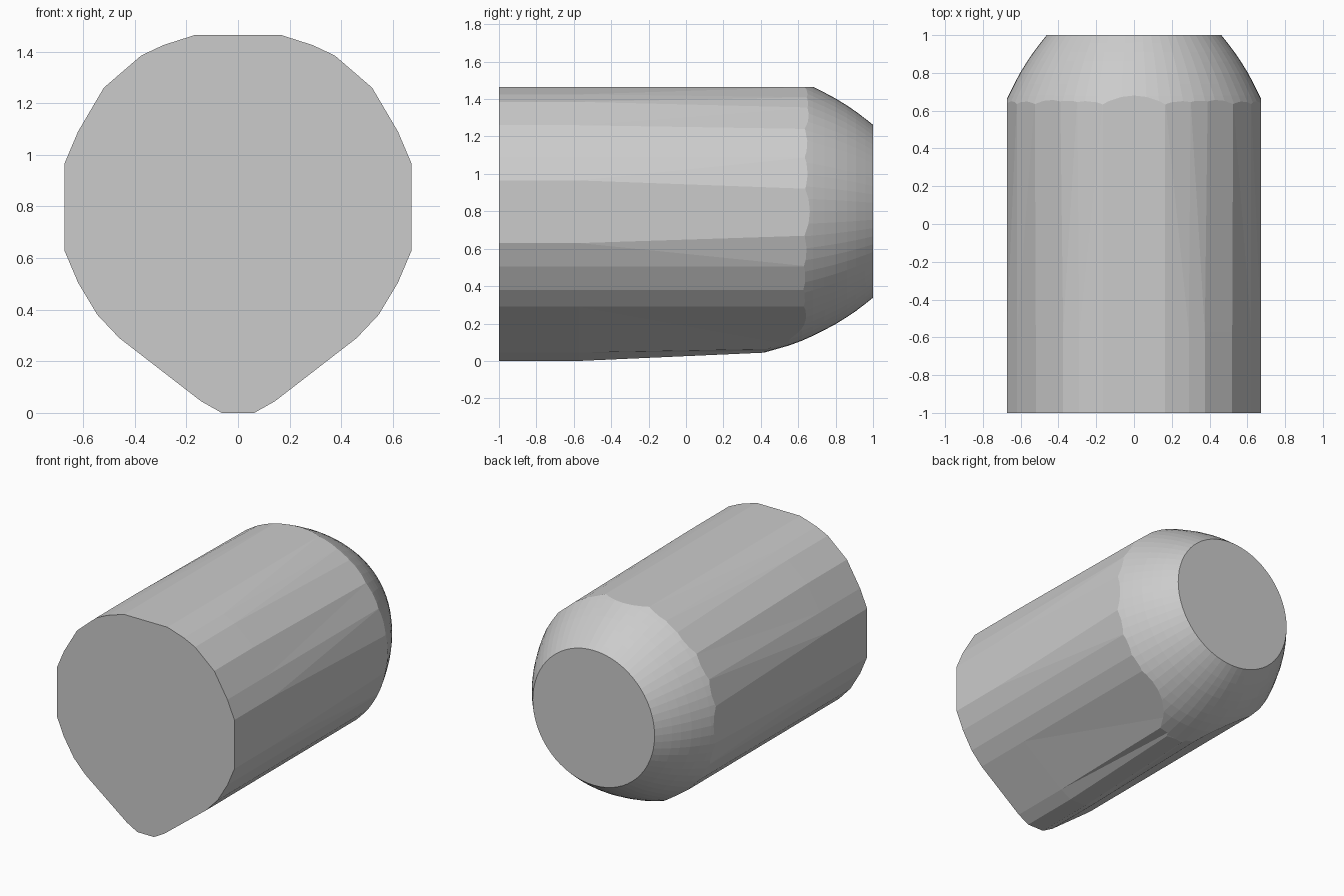
import bpy, bmesh, math

if "Cube" in bpy.data.objects:
    bpy.data.objects.remove(bpy.data.objects["Cube"])

# Right half of the cross-section, bottom to top: front and tapered rear
FRONT = [(.063, 0), (.143, .045), (.46, .29), (.545, .38), (.62, .505), (.673, .63),
         (.673, .965), (.62, 1.09), (.52, 1.26), (.375, 1.385), (.29, 1.425), (.165, 1.465)]
REAR = [(.063, .055), (.143, .068), (.46, .29), (.545, .38), (.62, .505), (.673, .67),
        (.673, .92), (.62, 1.09), (.525, 1.24), (.39, 1.355), (.30, 1.41), (.165, 1.465)]
# Dome outline (y, radius) around the long axis
DOME = [(-1.3, 1.3), (.1, .9), (.3, .80), (.42, .755), (.55, .718), (.62, .692), (.68, .665),
        (.74, .635), (.80, .603), (.86, .566), (.91, .532), (.96, .494), (1.0, .462)]
AXIS_Z = .80


def loft(name, rings):
    """Closed solid through rings of equal point count."""
    bm = bmesh.new()
    loops = [[bm.verts.new(p) for p in ring] for ring in rings]
    n = len(loops[0])
    for a, b in zip(loops, loops[1:]):
        for i in range(n):
            j = (i + 1) % n
            bm.faces.new((a[i], a[j], b[j], b[i]))
    bm.faces.new(loops[0])
    bm.faces.new(loops[-1])
    # split the long, slightly twisted side faces
    bmesh.ops.triangulate(bm, faces=[f for f in bm.faces if len(f.verts) == 4])
    bmesh.ops.recalc_face_normals(bm, faces=bm.faces)
    mesh = bpy.data.meshes.new(name)
    bm.to_mesh(mesh)
    bm.free()
    obj = bpy.data.objects.new(name, mesh)
    bpy.context.collection.objects.link(obj)
    return obj


def section(half, y):
    return [(x, y, z) for x, z in half] + [(-x, y, z) for x, z in reversed(half)]


def circle(y, r, n=64):
    return [(r * math.cos(2 * math.pi * i / n), y, AXIS_Z + r * math.sin(2 * math.pi * i / n))
            for i in range(n)]


# Faceted body, run past the back end so the dome trims it
body = loft("body", [section(FRONT, -1), section(FRONT, -.57),
                     section(REAR, .66), section(REAR, 1.2)])

# Rounded end cutter
dome = loft("dome_cutter", [circle(y, r) for y, r in DOME])
dome.hide_render = True

mod = body.modifiers.new("round_end", 'BOOLEAN')
mod.operation = 'INTERSECT'
mod.solver = 'EXACT'
mod.object = dome
bpy.context.view_layer.objects.active = body
bpy.ops.object.modifier_apply(modifier=mod.name)
bpy.data.objects.remove(dome)
